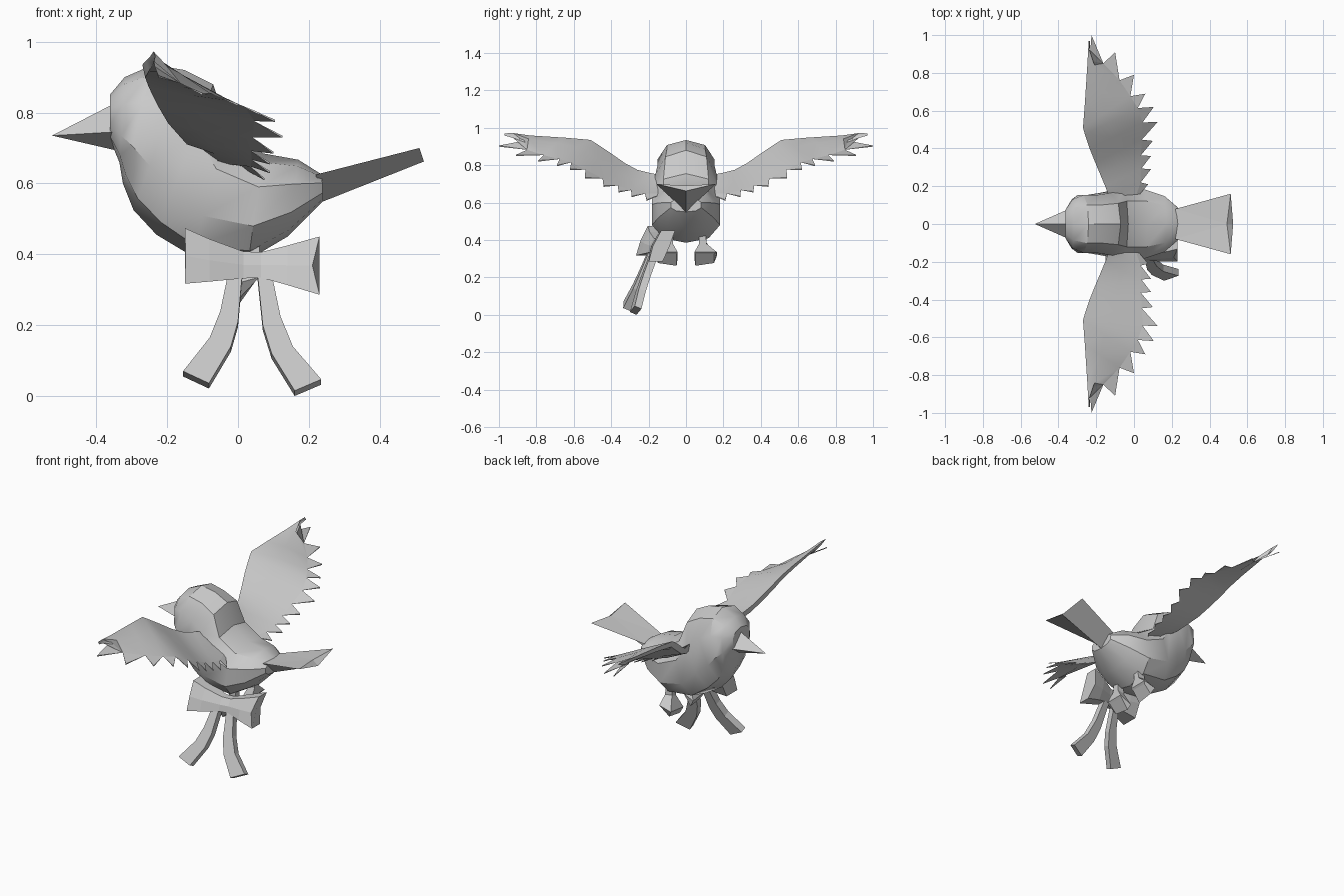
import bpy, bmesh, math
from mathutils import Vector

cube = bpy.data.objects.get("Cube")
if cube:
    bpy.data.objects.remove(cube, do_unlink=True)

grey = bpy.data.materials.new("plain_grey")
grey.use_nodes = True
COL = (0.6, 0.6, 0.6, 1)
grey.diffuse_color = COL
grey.node_tree.nodes["Principled BSDF"].inputs["Base Color"].default_value = COL


def make(name, verts, faces, smooth=None):
    """Mesh object from points and faces, normals outward."""
    me = bpy.data.meshes.new(name)
    me.from_pydata([tuple(v) for v in verts], [], faces)
    bm = bmesh.new()
    bm.from_mesh(me)
    bmesh.ops.recalc_face_normals(bm, faces=bm.faces)
    bm.to_mesh(me)
    bm.free()
    me.materials.append(grey)
    ob = bpy.data.objects.new(name, me)
    bpy.context.collection.objects.link(ob)
    if smooth:
        bpy.ops.object.select_all(action='DESELECT')
        ob.select_set(True)
        bpy.context.view_layer.objects.active = ob
        bpy.ops.object.shade_smooth_by_angle(angle=math.radians(smooth))
    return ob


def loft(name, rings, smooth=None):
    """Skin a list of equal-length rings and cap both ends."""
    n = len(rings[0])
    verts = [p for r in rings for p in r]
    faces = [(i * n + j, i * n + (j + 1) % n, (i + 1) * n + (j + 1) % n, (i + 1) * n + j)
             for i in range(len(rings) - 1) for j in range(n)]
    last = (len(rings) - 1) * n
    faces += [tuple(range(n)), tuple(range(last, last + n))]
    return make(name, verts, faces, smooth)


# Body and head: tilted rings as (top x, top z, bottom x, bottom z, half width)
body = [(-.362, .85, -.362, .725, .08), (-.32, .90, -.335, .66, .135),
        (-.24, .935, -.325, .60, .16), (-.15, .92, -.295, .525, .16),
        (-.07, .88, -.23, .455, .172), (-.03, .755, -.13, .395, .19),
        (.07, .685, .03, .385, .19), (.17, .667, .14, .45, .155),
        (.237, .625, .24, .55, .085)]
rings = []
for tx, tz, bx, bz, w in body:
    ring = []
    for k in range(10):
        a = 2 * math.pi * k / 10
        c, s = math.cos(a), math.sin(a)
        h = math.copysign(abs(c) ** .85, c)
        f = (1 - h) / 2
        ring.append((tx + (bx - tx) * f, w * math.copysign(abs(s) ** .85, s), tz + (bz - tz) * f))
    rings.append(ring)
loft("body", rings, 32)

# Beak: four-sided spike
make("beak", [(-.525, 0, .735), (-.36, 0, .82), (-.355, .075, .745), (-.33, 0, .69), (-.355, -.075, .745)],
     [(0, 1, 2), (0, 2, 3), (0, 3, 4), (0, 4, 1), (1, 2, 3, 4)])

# Tail: flat-topped fan with a keeled underside and a notched end
make("tail", [(.22, .08, .625), (.22, -.08, .625), (.23, 0, .545),
              (.512, .16, .70), (.512, -.16, .70), (.492, 0, .69), (.525, 0, .662)],
     [(0, 1, 5), (0, 5, 3), (1, 4, 5), (0, 3, 6, 2), (1, 2, 6, 4), (3, 5, 6), (4, 6, 5), (0, 2, 1)])

# Wings: leading edge and feather tips, listed from the tip towards the root
LEAD = [Vector(p) for p in [(-.24, .95, .965), (-.255, .72, .953), (-.265, .56, .94), (-.27, .51, .935),
                            (-.25, .44, .89), (-.22, .36, .835), (-.19, .29, .785), (-.165, .23, .765),
                            (-.14, .17, .755), (-.12, .11, .74)]]
TIPS = [Vector(p) for p in [(-.225, 1.0, .905), (-.10, .91, .855), (0, .79, .825), (.06, .69, .80),
                            (.105, .62, .78), (.125, .54, .735), (.10, .44, .69), (.09, .36, .66),
                            (.09, .29, .635), (.075, .21, .615)]]
n = len(TIPS)


def wing(name, side):
    notches = [Vector((-.235, .87, .93))]
    for i in range(n - 1):
        # notches sit close to the next feather and are cut towards the wrist
        base = TIPS[i].lerp(TIPS[i + 1], .72)
        notches.append(base.lerp(LEAD[max(3, i)], .2))
    notches.append(Vector((0, .12, .65)))
    front = [Vector((-.24, .97, .97))] + [(LEAD[i] + LEAD[i + 1]) / 2 for i in range(n - 1)] + [LEAD[-1]]
    front[3] = LEAD[3]
    middle = [a.lerp(b, .45) + Vector((0, 0, .02 - .0035 * i))
              for i, (a, b) in enumerate(zip(front, notches))]
    lower = []
    for i, a in enumerate(front):
        drop = .012 + .03 * math.sin(math.pi * i / n) + (.02 if i > n - 3 else 0)
        lower.append(a + Vector((.008, 0, -drop)))
    under = [m - Vector((0, 0, .026)) for m in middle]
    rows = [front, middle, notches, under, lower]
    m = n + 1
    verts = [p for r in rows for p in r]
    t0 = len(verts)
    verts += TIPS + [t - Vector((0, 0, .006)) for t in TIPS]
    faces = []
    for i in range(n):
        for a, b in ((0, 1), (1, 2), (2, 3), (3, 4), (4, 0)):
            faces.append((a * m + i, a * m + i + 1, b * m + i + 1, b * m + i))
        # feather point with a slim underside
        l, r, t = 2 * m + i, 2 * m + i + 1, t0 + i
        faces += [(l, t, r), (l, r, t + n), (l, t + n, t), (r, t, t + n)]
    faces += [tuple(k * m for k in range(5)), tuple(k * m + n for k in range(5))]
    return make(name, [(v.x, v.y * side, v.z) for v in verts], faces, 25)


wing("right_wing", -1)
wing("left_wing", 1)

# Legs and spreading feet, with soles tilted up towards the tail
for side, label in ((-1, "right"), (1, "left")):
    def foot_ring(x0, z0, x1, z1, y0, y1):
        return [(x0, side * y0, z0), (x1, side * y0, z1), (x1, side * y1, z1), (x0, side * y1, z0 + .015)]
    loft(label + "_foot", [foot_ring(.02, .44, .06, .44, .07, .105),
                           foot_ring(.015, .37, .06, .38, .07, .11),
                           foot_ring(-.015, .30, .06, .335, .045, .165),
                           foot_ring(.005, .262, .05, .325, .05, .15)])


def slant(x, z, d):
    """Depth of the tilted bow plane at a place, offset by d."""
    return -.15 + (z - .40) * .40 + (x - .04) * .18 + d


# Bow: flared loops with notched ends; columns of (x, notch x, top z, bottom z, half depth)
rings = []
for x, xm, zt, zb, d in [(-.15, -.148, .474, .317, .05), (-.08, -.08, .443, .323, .04),
                         (.015, .015, .408, .332, .02), (.065, .065, .406, .334, .02),
                         (.14, .14, .425, .313, .032), (.23, .21, .45, .286, .037)]:
    zm = (zt + zb) / 2
    rings.append([(x, slant(x, zt, d), zt), (x, slant(x, zt, -d), zt), (xm, slant(xm, zm, -d - .008), zm),
                  (x, slant(x, zb, -d), zb), (x, slant(x, zb, d), zb), (xm, slant(xm, zm, d + .008), zm)])
loft("bow", rings)


# Hanging ribbon tails: rows of (left x, left z, right x, right z)
def ribbon(name, rows):
    rings = []
    for lx, lz, rx, rz in rows:
        rings.append([(lx, slant(lx, lz, -.018), lz), (rx, slant(rx, rz, -.018), rz),
                      (rx, slant(rx, rz, .018), rz - .015), (lx, slant(lx, lz, .018), lz - .015)])
    loft(name, rings)


ribbon("right_ribbon_tail", [(-.028, .345, .012, .345), (-.05, .24, 0, .21), (-.08, .165, -.02, .14),
                             (-.155, .07, -.082, .036)])
ribbon("left_ribbon_tail", [(.055, .345, .095, .345), (.07, .20, .12, .225), (.095, .12, .155, .14),
                            (.16, .015, .235, .047)])
